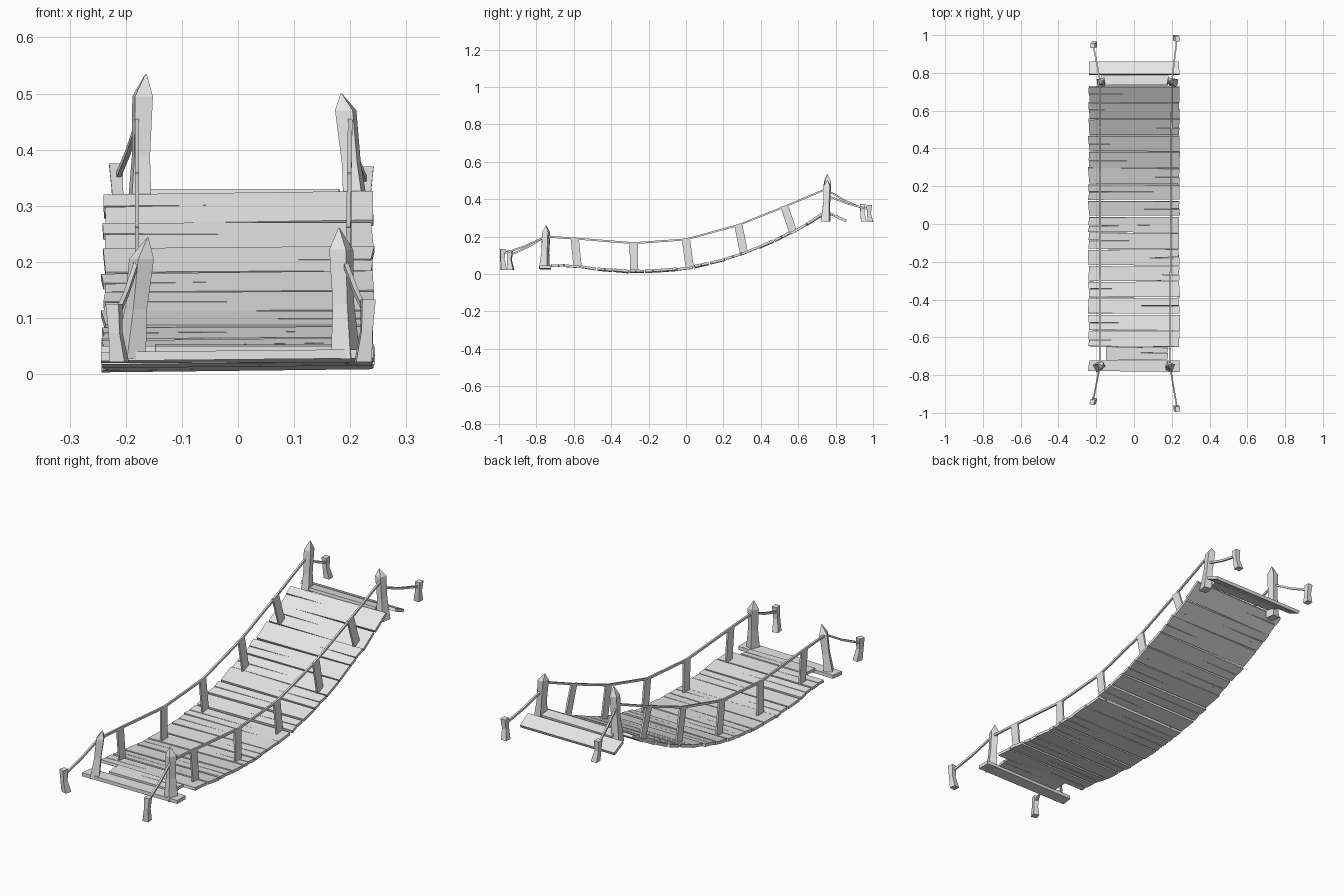
import bpy, math, random
from mathutils import Vector, Matrix

if "Cube" in bpy.data.objects:
    bpy.data.objects.remove(bpy.data.objects["Cube"])

random.seed(7)
wood = bpy.data.materials.new("pale grey wood")
wood.diffuse_color = (0.8, 0.8, 0.8, 1)
wood.use_nodes = True
wood.node_tree.nodes["Principled BSDF"].inputs["Base Color"].default_value = wood.diffuse_color


def make(name, verts, faces):
    mesh = bpy.data.meshes.new(name)
    mesh.from_pydata(verts, [], faces)
    mesh.materials.append(wood)
    obj = bpy.data.objects.new(name, mesh)
    bpy.context.collection.objects.link(obj)
    return obj


def loft(name, centres, sizes, turn=0.0, along_y=False):
    """Four-sided bar through a list of centres, with half sizes per ring."""
    verts, faces = [], []
    for c, (a, b) in zip(centres, sizes):
        for u, v in ((-a, -b), (a, -b), (a, b), (-a, b)):
            p = Matrix.Rotation(turn, 3, 'Z') @ Vector((u, v, 0))
            off = Vector((p.x, 0, p.y)) if along_y else p
            verts.append(Vector(c) + off)
    n = len(centres)
    for i in range(n - 1):
        for k in range(4):
            a, b = i * 4 + k, i * 4 + (k + 1) % 4
            faces.append((a, b, b + 4, a + 4))
    faces += [(3, 2, 1, 0), tuple(range(n * 4 - 4, n * 4))]
    obj = make(name, verts, faces)
    if along_y and centres[-1][1] > centres[0][1]:
        obj.data.flip_normals()
    return obj


def plank(name, centre, x0, x1, depth, pitch, roll=0.0, thick=0.013, crack=0):
    """Rough board with uneven edges and an optional split from one end."""
    j = lambda s=0.004: random.uniform(-s, s)
    h = depth / 2
    pts = [(x0 + j(), -h + j())]
    pts += [(x1 + j(), -h + j())]
    if crack > 0:
        m = j(0.008)
        pts += [(x1, m - 0.002), (x1 - random.uniform(0.15, 0.38), m + j()), (x1 - 0.003, m + 0.002)]
    pts += [(x1 + j(), h + j()), (x0 + j(), h + j())]
    if crack < 0:
        m = j(0.008)
        pts += [(x0, m + 0.002), (x0 + random.uniform(0.15, 0.38), m + j()), (x0 + 0.003, m - 0.002)]
    n = len(pts)
    rot = Matrix.Rotation(-roll, 3, 'Y') @ Matrix.Rotation(pitch, 3, 'X')
    verts = [rot @ Vector((x, y, z)) + Vector(centre)
             for z in (-thick / 2, thick / 2) for x, y in pts]
    faces = [tuple(reversed(range(n))), tuple(range(n, 2 * n))]
    faces += [(i, (i + 1) % n, (i + 1) % n + n, i + n) for i in range(n)]
    return make(name, verts, faces)


# Sagging line of the deck, as (y, z)
SAG = [(-.65, .043), (-.58, .04), (-.45, .024), (-.3, .013), (-.15, .017), (0, .03),
       (.15, .062), (.3, .108), (.45, .168), (.6, .24), (.73, .318)]


def deck_z(y):
    for (ya, za), (yb, zb) in zip(SAG, SAG[1:]):
        if y <= yb:
            break
    return za + (zb - za) * (y - ya) / (yb - ya)


# Deck planks
COUNT = 16
step = 1.38 / COUNT
for i in range(COUNT):
    y = -0.65 + step * (i + 0.5)
    pitch = math.atan2(deck_z(y + 0.04) - deck_z(y - 0.04), 0.08)
    plank("deck_plank", (0, y, deck_z(y)), -.24, .24, (step - 0.006) / math.cos(pitch),
          pitch + random.uniform(-.04, .04), random.uniform(0.0, 0.016),
          crack=random.choice((-1, 1)))

# End planks: a full board and a short one at each end
plank("front_end_plank", (0, -.75, .034), -.24, .24, .06, 0, .01, .016)
plank("front_short_plank", (.01, -.685, .045), -.16, .17, .066, .05, 0, .013, 1)
plank("back_short_plank", (0, .76, .32), -.17, .18, .056, -.15, 0, .013)
plank("back_end_plank", (0, .825, .298), -.24, .24, .076, -.42, 0, .014)

# Pointed corner posts: base x, shoulder x, y, base z, shoulder z, tip x, tip z, turn
POSTS = [("front_left_post", -.192, -.172, -.752, .027, .205, -.161, .243, .5),
         ("front_right_post", .192, .184, -.752, .027, .222, .18, .26, -.4),
         ("back_left_post", -.176, -.17, .752, .28, .495, -.164, .535, .15),
         ("back_right_post", .212, .192, .752, .28, .47, .184, .5, -.2)]
for name, bx, sx, y, bz, sz, tx, tz, turn in POSTS:
    ym = y + 0.004
    loft(name, [(bx, y - .006, bz), ((bx + sx) / 2, y, (bz + sz) / 2), (sx, ym, sz), (tx, ym, tz)],
         [(.019, .023), (.014, .016), (.016, .017), (.001, .001)], turn)

# Anchor stakes and the tie ropes from the posts to them
STAKES = [("front_left", -.218, -.942, .022, .125, -.18, -.75, .2),
          ("front_right", .229, -.98, .022, .133, .19, -.75, .2),
          ("back_left", -.215, .945, .28, .375, -.178, .75, .45),
          ("back_right", .227, .98, .278, .37, .2, .75, .42)]
for name, x, y, z0, z1, px, py, pz in STAKES:
    lean = math.copysign(.006, x)
    loft(name + "_stake", [(x - lean, y + .006, z0), (x, y - .002, (z0 + z1) / 2), (x + lean / 2, y, z1)],
         [(.014, .015), (.010, .011), (.012, .014)], random.uniform(-.3, .3))
    zt = z1 - .025
    mid = ((px + x) / 2, (py + y) / 2, (pz + zt) / 2 - .006)
    loft(name + "_tie_rope", [(px, py, pz), mid, (x, y, zt)], [(.004, .005)] * 3, along_y=True)

# Hand ropes, and flat slats joining them to the deck
ROPE = [(-.75, .2), (-.595, .19), (-.28, .165), (0, .185), (.28, .262), (.527, .36), (.75, .455)]
FEET = [-.58, -.277, .02, .31, .572]
for side, xa, xb in (("left", -.18, -.18), ("right", .19, .2)):
    loft(side + "_hand_rope", [(xa + (xb - xa) * (y + .75) / 1.5, y, z) for y, z in ROPE],
         [(.004, .005)] * len(ROPE), along_y=True)
    for (y, z), foot in zip(ROPE[1:-1], FEET):
        x = xa + (xb - xa) * (y + .75) / 1.5
        loft(side + "_rail_slat", [(x, foot, deck_z(foot)), (x, y, z)], [(.004, .022)] * 2)
